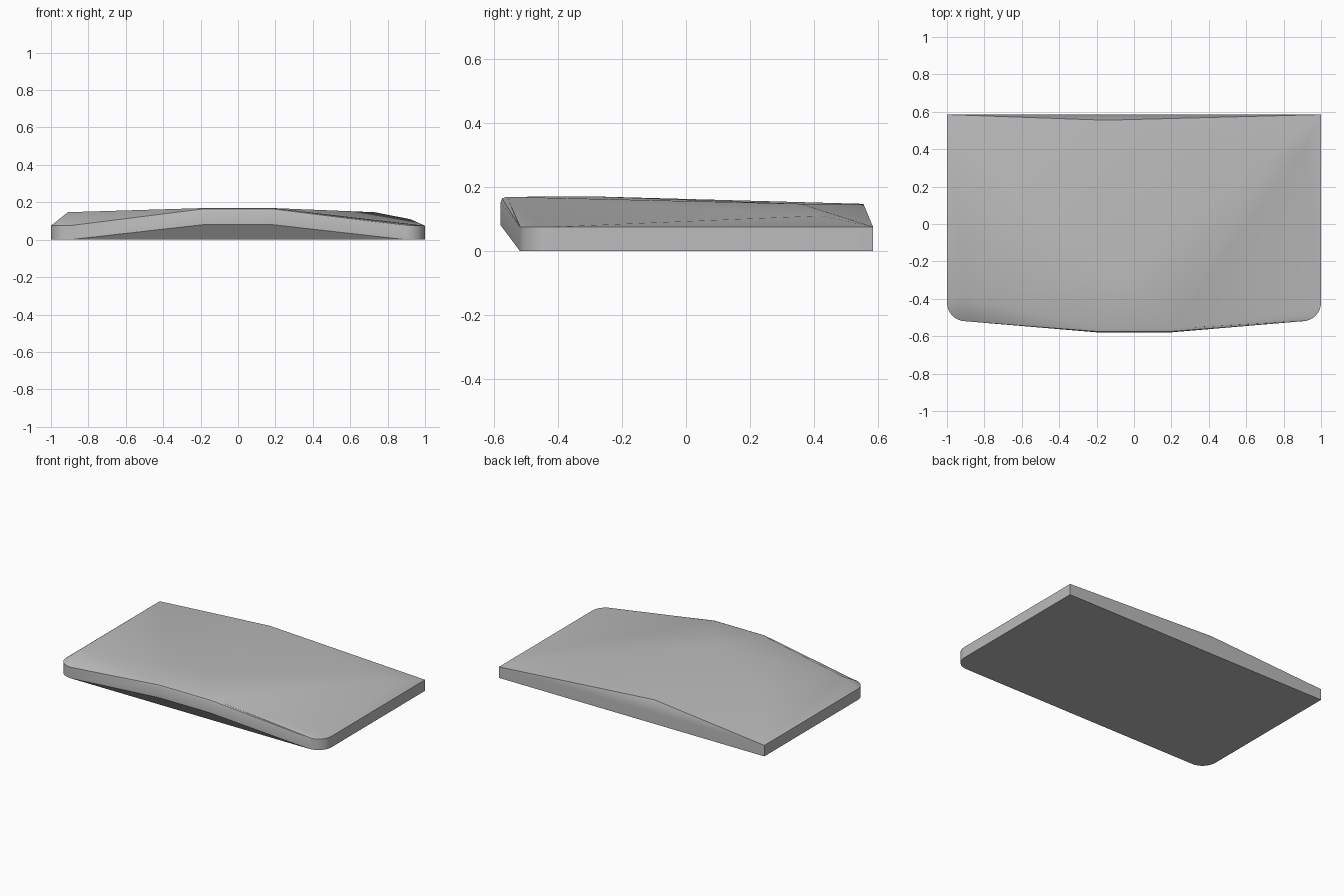
import bpy, bmesh, math

cube = bpy.data.objects.get("Cube")
if cube:
    bpy.data.objects.remove(cube, do_unlink=True)

RIM, ARC = 0.075, 8
bm = bmesh.new()


def vert(x, y, z):
    return bm.verts.new((x, y, z))


def face(*verts):
    return bm.faces.new(verts)


# Back and side outline, with rounded front corners
def corner(side, z):
    steps = [math.pi / 2 * i / ARC for i in range(ARC + 1)]
    return [vert(side * (0.9 + 0.1 * math.cos(a)), -0.42 - 0.1 * math.sin(a), z) for a in steps]


left_top, right_top = corner(-1, RIM), corner(1, RIM)
left_low, right_low = corner(-1, 0), corner(1, 0)
back_left, back_right = vert(-1, 0.585, RIM), vert(1, 0.585, RIM)
low_left, low_right = vert(-1, 0.585, 0), vert(1, 0.585, 0)
back_mid = vert(-0.15, 0.555, 0.147)

# Raised front lip, from its lower edge to the rounded top edge
lip = [(vert(-0.19, y, z), vert(0.19, y, z)) for y, z in
       ((-0.58, 0.08), (-0.58, 0.152), (-0.575, 0.164), (-0.56, 0.169))]

# Crown points of the domed top
ridge = vert(-0.91, -0.39, 0.147)
crown = vert(-0.05, -0.28, 0.17)
left_crown = vert(-0.6, 0.1, 0.153)
right_crown = vert(0.73, 0.36, 0.147)
shoulder = vert(0.92, 0.42, 0.11)
lip_left, lip_right = lip[-1]

# Flat underside and the undercut below the lip
face(low_left, low_right, *right_low, *reversed(left_low))
face(left_low[-1], right_low[-1], lip[0][1], lip[0][0])

# Side walls, and fans across the rounded corners
left_wall = list(zip([low_left] + left_low, [back_left] + left_top))
right_wall = list(zip([low_right] + right_low, [back_right] + right_top))
for wall, hub in ((left_wall, ridge), (right_wall, lip_right)):
    for i, ((a, b), (c, d)) in enumerate(zip(wall, wall[1:])):
        face(a, c, d, b)
        if i:
            face(b, d, hub)

# Front wall
face(left_low[-1], lip[0][0], lip[1][0], left_top[-1])
face(lip[0][0], lip[0][1], lip[1][1], lip[1][0])
face(lip[0][1], right_low[-1], right_top[-1], lip[1][1])

# Rounded lip edge tapering to the corners
for (a, b), (c, d) in zip(lip[1:], lip[2:]):
    face(a, b, d, c)
    face(left_top[-1], a, c)
    face(b, right_top[-1], d)

# Back wall
face(low_right, low_left, back_left, back_right)
face(back_right, back_left, back_mid)

# Domed top
for tri in (
    (back_left, left_top[0], ridge),
    (ridge, left_top[-1], lip_left),
    (ridge, lip_left, crown),
    (ridge, crown, left_crown),
    (back_left, ridge, left_crown),
    (back_left, left_crown, back_mid),
    (left_crown, crown, back_mid),
    (crown, right_crown, back_mid),
    (right_crown, back_right, back_mid),
    (right_crown, shoulder, back_right),
    (shoulder, right_top[0], back_right),
    (lip_left, lip_right, crown),
    (lip_right, right_crown, crown),
    (lip_right, shoulder, right_crown),
    (lip_right, right_top[0], shoulder),
):
    face(*tri)

bmesh.ops.recalc_face_normals(bm, faces=bm.faces[:])
mesh = bpy.data.meshes.new("domed_slab")
bm.to_mesh(mesh)
bm.free()
slab = bpy.data.objects.new("domed_slab", mesh)
bpy.context.collection.objects.link(slab)

# Plain grey finish
grey = bpy.data.materials.new("plain_grey")
grey.use_nodes = True
grey.diffuse_color = (0.5, 0.5, 0.5, 1)
grey.node_tree.nodes["Principled BSDF"].inputs["Base Color"].default_value = (0.5, 0.5, 0.5, 1)
mesh.materials.append(grey)

# Soft top, crisp rim
bpy.ops.object.select_all(action='DESELECT')
slab.select_set(True)
bpy.context.view_layer.objects.active = slab
bpy.ops.object.shade_smooth_by_angle(angle=math.radians(35))
